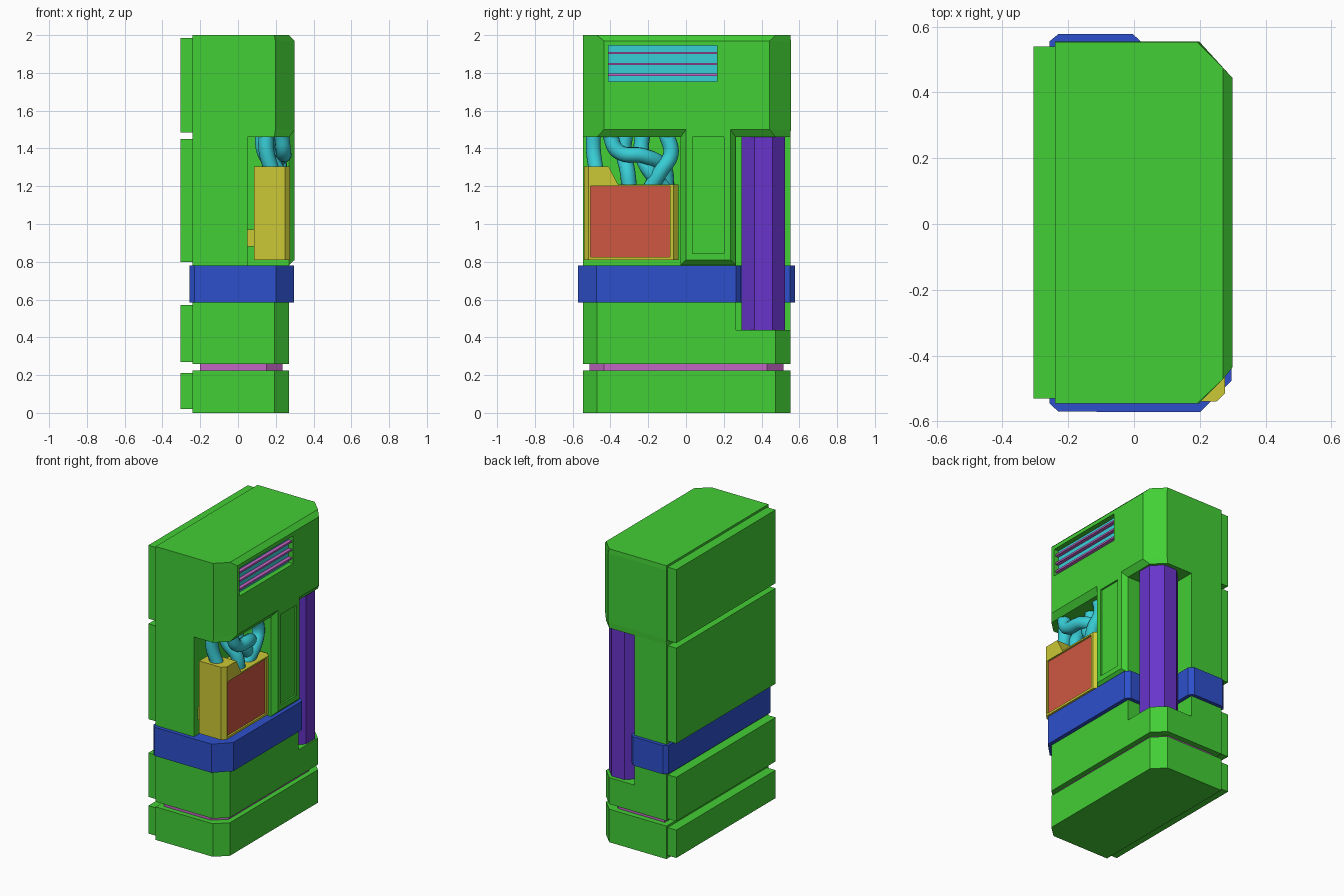
import bpy, bmesh, math
from mathutils import Vector

if "Cube" in bpy.data.objects:
    bpy.data.objects.remove(bpy.data.objects["Cube"])


def material(name, rgb):
    m = bpy.data.materials.new(name)
    m.use_nodes = True
    m.diffuse_color = (*rgb, 1)
    m.node_tree.nodes["Principled BSDF"].inputs["Base Color"].default_value = (*rgb, 1)
    return m


green = material("green", (.055, .62, .036))
blue = material("blue", (.027, .08, .6))
purple = material("purple", (.14, .034, .6))
yellow = material("yellow", (.6, .58, .036))
red = material("red", (.62, .095, .053))
cyan = material("cyan", (.04, .62, .68))
pink = material("pink", (.55, .13, .55))


def link(name, mesh, mat):
    ob = bpy.data.objects.new(name, mesh)
    bpy.context.scene.collection.objects.link(ob)
    if mat:
        mesh.materials.clear()
        mesh.materials.append(mat)
    return ob


def loft(name, loops, mat):
    """Skin a row of equal-length point loops and cap both ends."""
    bm = bmesh.new()
    rows = [[bm.verts.new(p) for p in loop] for loop in loops]
    n = len(rows[0])
    for a, b in zip(rows, rows[1:]):
        for i in range(n):
            j = (i + 1) % n
            bm.faces.new((a[i], a[j], b[j], b[i]))
    bm.faces.new(rows[0])
    bm.faces.new(rows[-1])
    bmesh.ops.recalc_face_normals(bm, faces=bm.faces)
    mesh = bpy.data.meshes.new(name)
    bm.to_mesh(mesh)
    bm.free()
    return link(name, mesh, mat)


def flat(outline, z):
    return [(x, y, z) for x, y in outline]


def upright(outline, x):
    return [(x, y, z) for y, z in outline]


def rect(a0, a1, b0, b1):
    return [(a0, b0), (a1, b0), (a1, b1), (a0, b1)]


def box(name, xs, ys, zs, mat):
    r = rect(*xs, *ys)
    return loft(name, [flat(r, zs[0]), flat(r, zs[1])], mat)


def cut(ob, *boxes):
    """Carve boxes out of an object and keep the result as plain mesh."""
    for xs, ys, zs in boxes:
        cutter = box("cutter", xs, ys, zs, None)
        cutter.hide_render = True
        mod = ob.modifiers.new("cut", "BOOLEAN")
        mod.operation, mod.solver, mod.object = "DIFFERENCE", "EXACT", cutter
        dg = bpy.context.evaluated_depsgraph_get()
        mesh = bpy.data.meshes.new_from_object(ob.evaluated_get(dg))
        ob.modifiers.clear()
        ob.data = mesh
        bpy.data.objects.remove(cutter)


def cabinet(x, front, back, cx, cf, cb, x0=-.24):
    """Plan outline with the two +x corners chamfered."""
    return [(x0, front), (cx, front), (x, cf), (x, cb), (cx, back), (x0, back)]


# Main body: narrow lower part, overhanging top with bevelled rims
slim = cabinet(.27, -.545, .553, .192, -.472, .475)
wide = cabinet(.30, -.545, .555, .198, -.435, .443)
body = loft("body", [flat(slim, .26), flat(slim, 1.46), flat(wide, 1.5),
                     flat(wide, 1.97), flat(slim, 2)], green)
vent_y, vent_z = (-.41, .165), (1.755, 1.945)
cut(body,
    ((.05, .5), (-.8, -.03), (.70, 1.46)),
    ((0, .5), (.265, .8), (.44, 1.46)),
    ((.26, .5), vent_y, vent_z))
loft("base", [flat(slim, 0), flat(slim, .225)], green)
inner = cabinet(.235, -.51, .515, .152, -.435, .43, -.20)
loft("base_seam", [flat(inner, .2), flat(inner, .28)], pink)

# Bevelled pillar between the two recesses, with a sunken panel
pillar = loft("pillar", [upright(rect(-.03, .265, .78, 1.5), .268),
                         upright(rect(0, .235, .81, 1.5), .30)], green)
cut(pillar, ((.288, .4), (.035, .2), (.845, 1.46)))

# Raised panels on the flat side
for i, zs in enumerate([(.02, .21), (.27, .57), (.80, 1.45), (1.485, 1.985)]):
    box(f"side_panel_{i + 1}", (-.305, -.23), (-.53, .54), zs, green)

# Vent
box("vent_back", (.25, .266), vent_y, vent_z, cyan)
for i, z in enumerate((1.79, 1.847, 1.905)):
    box(f"vent_slat_{i + 1}", (.26, .29), vent_y, (z - .006, z + .006), pink)

# Belt that folds into the corner recess
belt = [(-.257, -.545), (-.23, -.57), (.2, -.572), (.297, -.475), (.297, .265),
        (.27, .292), (.025, .292), (.025, .55), (-.003, .577), (-.23, .577), (-.257, .555)]
loft("belt", [flat(belt, .585), flat(belt, .78)], blue)

# Eight-sided corner column
r = .115 / math.cos(math.pi / 8)
ring = [(.145 + r * math.cos((i + .5) * math.pi / 4),
         .41 + r * math.sin((i + .5) * math.pi / 4)) for i in range(8)]
loft("corner_column", [flat(ring, .44), flat(ring, 1.46)], purple)

# Control box with stepped top, chamfered face and screen
def step(inset):
    a, b = -.54 + inset, -.04 - inset
    return [(a, .81), (b, .81), (b, 1.21), (-.36, 1.21), (-.41, 1.305), (a, 1.305)]


control = loft("control_box", [upright(step(0), .085), upright(step(0), .25),
                               upright(step(.025), .276)], yellow)
cut(control, ((.262, .4), (-.505, -.085), (.825, 1.2)))
box("screen", (.257, .264), (-.505, -.085), (.825, 1.2), red)
box("box_mount", (.04, .09), (-.5, -.11), (.88, .97), yellow)

# Tangled hoses from the recess roof into the box
hoses = [
    [(.15, -.49, 1.48), (.15, -.49, 1.39), (.18, -.475, 1.28)],
    [(.23, -.405, 1.48), (.24, -.36, 1.385), (.235, -.22, 1.36), (.17, -.12, 1.30), (.14, -.1, 1.19)],
    [(.13, -.32, 1.48), (.14, -.33, 1.38), (.21, -.31, 1.28), (.22, -.30, 1.19)],
    [(.15, -.23, 1.48), (.16, -.235, 1.38), (.2, -.2, 1.29), (.16, -.11, 1.19)],
    [(.2, -.105, 1.48), (.21, -.08, 1.37), (.22, -.13, 1.285), (.2, -.19, 1.19)],
]
for i, path in enumerate(hoses):
    curve = bpy.data.curves.new("hose_path", "CURVE")
    curve.dimensions = "3D"
    curve.bevel_depth, curve.bevel_resolution, curve.resolution_u = .041, 3, 8
    curve.use_fill_caps = True
    spline = curve.splines.new("BEZIER")
    spline.bezier_points.add(len(path) - 1)
    for pt, co in zip(spline.bezier_points, path):
        pt.co = Vector(co)
        pt.handle_left_type = pt.handle_right_type = "AUTO"
    guide = link("hose_guide", curve, None)
    dg = bpy.context.evaluated_depsgraph_get()
    mesh = bpy.data.meshes.new_from_object(guide.evaluated_get(dg))
    bpy.data.objects.remove(guide)
    mesh.shade_smooth()
    link(f"hose_{i + 1}", mesh, cyan)
